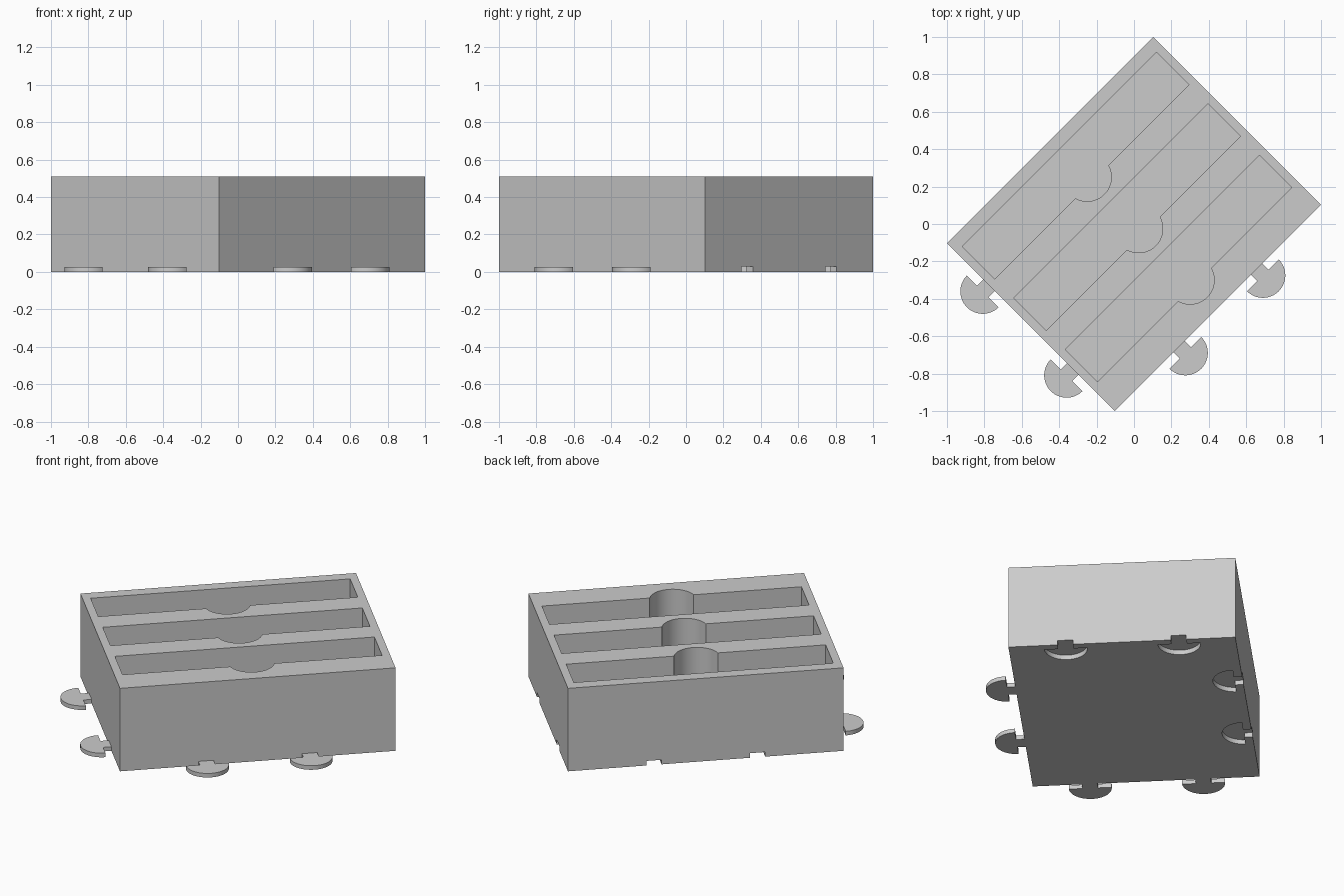
import bpy, bmesh
from math import pi, sin, cos, radians, asin, sqrt
from mathutils import Matrix, Vector

if "Cube" in bpy.data.objects:
    bpy.data.objects.remove(bpy.data.objects["Cube"], do_unlink=True)

LENGTH, WIDTH, HEIGHT = 1.559, 1.269, 0.51
FLOOR = 0.05
NECK, NECK_HALF, KNOB_R = 0.047, 0.043, 0.12
TURN = Matrix.Rotation(pi / 4, 4, 'Z')   # the whole tray stands diagonally

grey = bpy.data.materials.new("light_grey")
grey.use_nodes = True
grey.diffuse_color = (0.6, 0.6, 0.6, 1)
grey.node_tree.nodes["Principled BSDF"].inputs["Base Color"].default_value = (0.6, 0.6, 0.6, 1)


def prism(name, outline, z0, z1, place=Matrix()):
    """Extrude a flat outline from z0 to z1."""
    bm = bmesh.new()
    face = bm.faces.new([bm.verts.new((x, y, z0)) for x, y in outline])
    top = bmesh.ops.extrude_face_region(bm, geom=[face])["geom"]
    bmesh.ops.translate(bm, vec=(0, 0, z1 - z0),
                        verts=[g for g in top if isinstance(g, bmesh.types.BMVert)])
    bmesh.ops.recalc_face_normals(bm, faces=bm.faces)
    bm.transform(TURN @ place)
    mesh = bpy.data.meshes.new(name)
    bm.to_mesh(mesh)
    bm.free()
    mesh.materials.append(grey)
    obj = bpy.data.objects.new(name, mesh)
    bpy.context.collection.objects.link(obj)
    return obj


def arc(cx, cy, r, a0, a1, steps=32):
    return [(cx + r * cos(a0 + (a1 - a0) * i / steps),
             cy + r * sin(a0 + (a1 - a0) * i / steps)) for i in range(steps + 1)]


def connector(start):
    """Half-disc on a narrow neck, pointing along +x."""
    return ([(start, NECK_HALF), (start, -NECK_HALF), (NECK, -NECK_HALF)]
            + arc(NECK, 0, KNOB_R, -pi / 2, pi / 2) + [(NECK, NECK_HALF)])


def at(x, y, degrees):
    return Matrix.Translation(Vector((x, y, 0))) @ Matrix.Rotation(radians(degrees), 4, 'Z')


# Solid body
hx, hy = LENGTH / 2, WIDTH / 2
body = prism("tray_body", [(-hx, -hy), (hx, -hy), (hx, hy), (-hx, hy)], 0, HEIGHT)
cutters = []

# Three long slots, each with a rounded finger notch in one side
SLOT_HALF, SLOT_W, NOTCH_R, NOTCH_RISE = 0.734, 0.245, 0.129, 0.035
a = asin(NOTCH_RISE / NOTCH_R)
for i in range(3):
    y = 0.319 - 0.389 * i
    outline = ([(-SLOT_HALF, y + SLOT_W), (-SLOT_HALF, y)]
               + arc(0, y + NOTCH_RISE, NOTCH_R, pi + a, 2 * pi - a)
               + [(SLOT_HALF, y), (SLOT_HALF, y + SLOT_W)])
    cutters.append(prism("slot_cutter", outline, FLOOR, HEIGHT + 0.1))

# Connector tabs on two sides, matching sockets under the opposite sides
parts = [body]
for side, s in (("first", -1), ("second", 1)):
    short, long = s * 0.317, s * 0.293
    for name, place in (("end_tab_", at(-hx, short, 180)), ("side_tab_", at(long, -hy, -90))):
        parts.append(prism(name + side, connector(0), 0, 0.025, place))
    for place in (at(hx, short, 180), at(long, hy, -90)):
        cutters.append(prism("socket_cutter", connector(-0.03), -0.05, 0.028, place))

# Cut the body and drop the cutters
for c in cutters:
    c.hide_render = True
    mod = body.modifiers.new("cut", 'BOOLEAN')
    mod.operation, mod.solver, mod.object = 'DIFFERENCE', 'EXACT', c
bpy.context.view_layer.update()
result = bpy.data.meshes.new_from_object(
    body.evaluated_get(bpy.context.evaluated_depsgraph_get()))
body.modifiers.clear()
body.data = result
for c in cutters:
    bpy.data.objects.remove(c, do_unlink=True)

# Smooth the round walls, keep the edges sharp
bpy.ops.object.select_all(action='DESELECT')
for p in parts:
    p.select_set(True)
bpy.context.view_layer.objects.active = body
bpy.ops.object.shade_smooth_by_angle(angle=radians(30))
